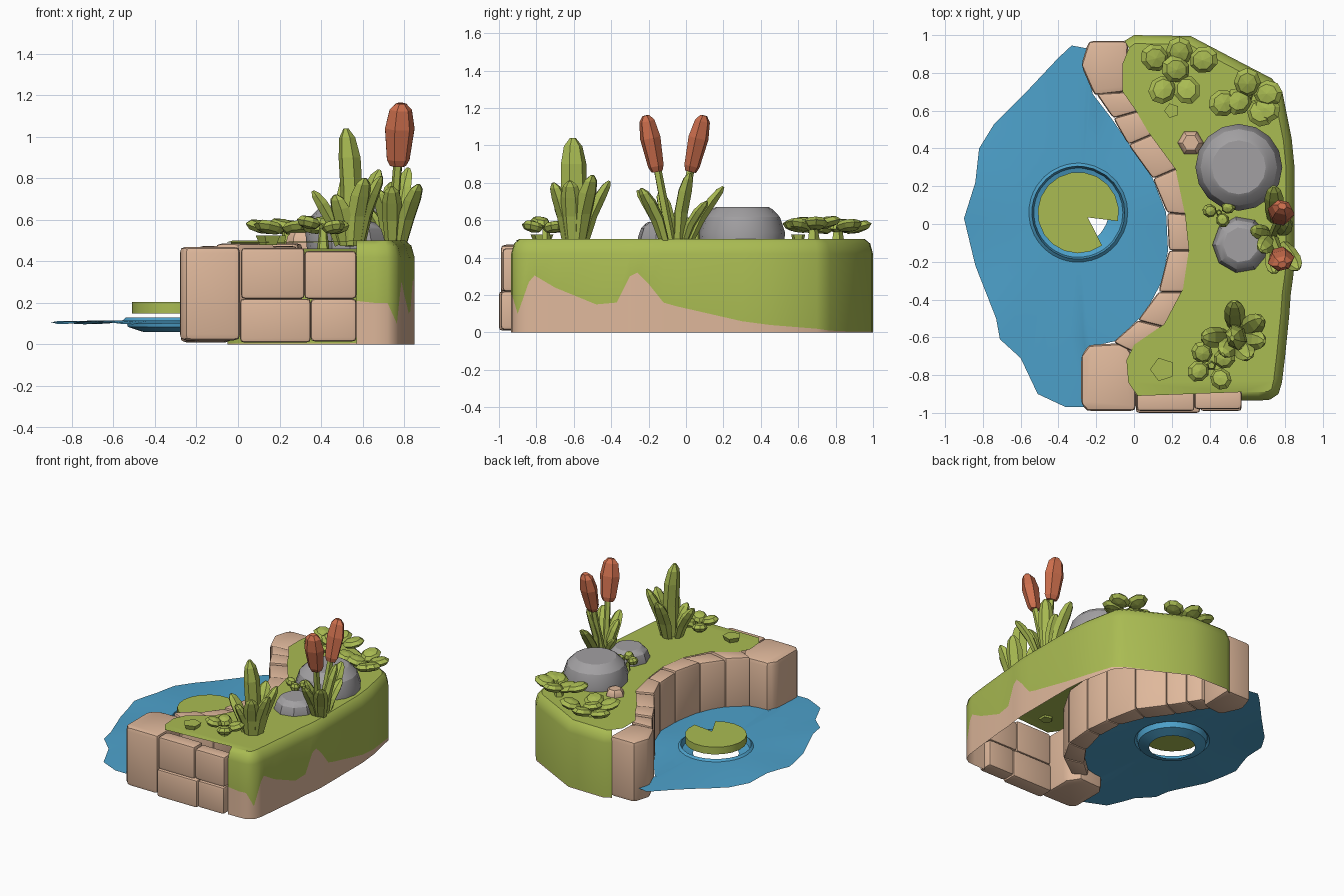
import bpy, bmesh, math, random
from mathutils import Vector, Matrix

if "Cube" in bpy.data.objects:
    bpy.data.objects.remove(bpy.data.objects["Cube"])
random.seed(4)

def material(name, col):
    m = bpy.data.materials.new(name)
    m.diffuse_color = (*col, 1)
    m.use_nodes = True
    m.node_tree.nodes["Principled BSDF"].inputs["Base Color"].default_value = m.diffuse_color
    return m

GRASS = material("grass green", (0.40, 0.50, 0.085))
TAN = material("tan stone", (0.74, 0.48, 0.33))
WATER = material("water blue", (0.075, 0.36, 0.60))
GREY = material("rock grey", (0.36, 0.35, 0.36))
RUST = material("cattail rust", (0.62, 0.16, 0.075))

def finish(name, bm, mats, smooth=None, recalc=True):
    if recalc:
        bmesh.ops.recalc_face_normals(bm, faces=bm.faces)
    me = bpy.data.meshes.new(name)
    bm.to_mesh(me)
    bm.free()
    for m in mats:
        me.materials.append(m)
    ob = bpy.data.objects.new(name, me)
    bpy.context.collection.objects.link(ob)
    if smooth:
        bpy.ops.object.select_all(action='DESELECT')
        ob.select_set(True)
        bpy.context.view_layer.objects.active = ob
        bpy.ops.object.shade_smooth_by_angle(angle=math.radians(smooth))
    return ob

def prism(name, pts, z0, z1, mat, bevel=0.02):
    bm = bmesh.new()
    f = bm.faces.new([bm.verts.new((x, y, z0)) for x, y in pts])
    up = bmesh.ops.extrude_face_region(bm, geom=[f])
    bmesh.ops.translate(bm, vec=(0, 0, z1 - z0),
                        verts=[v for v in up["geom"] if isinstance(v, bmesh.types.BMVert)])
    if bevel:
        bmesh.ops.bevel(bm, geom=bm.edges[:], offset=bevel, segments=2, profile=0.6, affect='EDGES')
    return finish(name, bm, [mat], 35)

def tube(name, p0, p1, profile, mat, n=6, flat=1.0, bend=0.0, smooth=None):
    """Loft of (t, radius) rings from p0 to p1, flattened across the lean direction."""
    p0, p1 = Vector(p0), Vector(p1)
    axis = (p1 - p0).normalized()
    lean = Vector((p1.x - p0.x, p1.y - p0.y, 0))
    lean = lean.normalized() if lean.length > 1e-4 else Vector((0, 1, 0))
    side = axis.cross(lean)
    side = side.normalized() if side.length > 1e-3 else Vector((1, 0, 0))
    thick = side.cross(axis).normalized()
    bm = bmesh.new()
    rings = []
    for t, r in profile:
        c = p0.lerp(p1, t) - lean * bend * math.sin(math.pi * t)
        rings.append([bm.verts.new(c + side * r * math.cos(a) + thick * r * flat * math.sin(a))
                      for a in (2 * math.pi * k / n for k in range(n))])
    for a, b in zip(rings, rings[1:]):
        for k in range(n):
            bm.faces.new((a[k], a[(k + 1) % n], b[(k + 1) % n], b[k]))
    bm.faces.new(rings[0])
    bm.faces.new(rings[-1])
    return finish(name, bm, [mat], smooth)

# Grassy bank: outer skirt (x, y, height of the tan dirt) plus lawn, open below
SKIRT = [(.57, -.935, .21), (.66, -.935, .2), (.72, -.93, .2), (.765, -.9, .1), (.783, -.84, .27),
         (.787, -.81, .305), (.80, -.7, .24), (.822, -.48, .15), (.83, -.37, .16), (.84, -.3, .3),
         (.845, -.26, .32), (.85, -.2, .26), (.85, -.12, .16), (.85, -.05, .14), (.85, .3, .06),
         (.835, .45, .04), (.785, .7, .02), (.73, .77, .01), (.5, .89, .005), (.3, .995, .005),
         (0, 1, .005), (-.05, .97, .005)]
INNER = [(-.06, .85), (-.06, .7), (.01, .6), (.08, .48), (.22, .29), (.27, .05), (.29, -.14),
         (.26, -.34), (.16, -.53), (0, -.64), (-.04, -.72), (-.03, -.84), (.02, -.91)]
bm = bmesh.new()
cols = []
for i, (x, y, h) in enumerate(SKIRT):
    a, b = SKIRT[max(i - 1, 0)], SKIRT[min(i + 1, len(SKIRT) - 1)]
    nrm = Vector((a[1] - b[1], b[0] - a[0], 0)).normalized()
    cols.append([bm.verts.new(Vector((x, y, z)) + nrm * d)
                 for z, d in ((0, 0), (h, 0), (.42, 0), (.475, .015), (.5, .045))])
for a, b in zip(cols, cols[1:]):
    for k in range(4):
        f = bm.faces.new((a[k], b[k], b[k + 1], a[k + 1]))
        f.material_index = 1 if k == 0 else 0
        f.smooth = True
bm.faces.new([c[4] for c in cols] + [bm.verts.new((x, y, .49)) for x, y in INNER])
finish("grass_bank", bm, [GRASS, TAN], 40)

# Curved retaining wall stones: pairs of pond side and bank side points
WALL = [((-.2, .69), (-.03, .70)), ((-.11, .56), (.03, .6)), ((-.03, .42), (.11, .48)),
        ((.1, .24), (.24, .3)), ((.175, .06), (.29, .05)), ((.185, -.14), (.31, -.14)),
        ((.13, -.36), (.29, -.36)), ((.02, -.51), (.18, -.55)), ((-.11, -.625), (.0, -.68))]
for i, (a, b) in enumerate(zip(WALL, WALL[1:])):
    prism(f"wall_stone_{i}", [a[0], a[1], b[1], b[0]], .06, .475 + .01 * (i % 2), TAN)

# End and front stones
prism("back_end_stone", [(-.28, .84), (-.21, .68), (-.04, .7), (-.03, .97), (-.24, .97)], .01, .47, TAN, .03)
prism("front_end_stone", [(-.28, -.7), (-.24, -.64), (-.05, -.63), (.01, -.72), (.01, -.99), (-.25, -.99),
                          (-.28, -.95)], .02, .47, TAN, .03)
for i, (x0, x1, z0, z1, y) in enumerate([(.015, .32, .22, .465, -.99), (.32, .57, .22, .45, -.98),
                                         (.01, .35, .01, .22, -1.0), (.35, .57, .015, .22, -.99)]):
    prism(f"front_stone_{i}", [(x0, y), (x1, y), (x1, -.88), (x0, -.88)], z0, z1, TAN)

# Pond: shore outline joined to ripple rings around the pad
SHORE = [(-.25, .93), (-.33, .945), (-.4, .88), (-.56, .71), (-.74, .53), (-.82, .4), (-.84, .22),
         (-.9, .03), (-.84, -.22), (-.73, -.5), (-.71, -.61), (-.6, -.71), (-.51, -.9), (-.36, -.97),
         (-.25, -.97), (-.23, -.65), (-.1, -.62), (.06, -.47), (.15, -.3), (.18, -.14), (.17, .06),
         (.1, .24), (-.03, .43), (-.12, .56), (-.22, .69)]
CX, CY = -.295, .06
pts = []
for a, b in zip(SHORE, SHORE[1:] + SHORE[:1]):
    steps = max(1, round(math.dist(a, b) / .11))
    pts += [Vector(a).lerp(Vector(b), k / steps) for k in range(steps)]
bm = bmesh.new()
rows = []
for p in pts:
    d = Vector((p.x - CX, p.y - CY))
    u = d.normalized()
    row = [bm.verts.new((CX + u.x * r, CY + u.y * r, z))
           for r, z in ((.16, .06), (.236, .085), (.246, .13), (.262, .115))]
    m = Vector((CX, CY)) + d * .65
    row.append(bm.verts.new((m.x, m.y, .115)))
    row.append(bm.verts.new((p.x, p.y, .105 + .008 * math.sin(p.y * 9))))
    rows.append(row)
for a, b in zip(rows, rows[1:] + rows[:1]):
    for k in range(5):
        f = bm.faces.new((a[k], a[k + 1], b[k + 1], b[k]))
        f.normal_update()
        if f.normal.z < 0:
            f.normal_flip()
finish("pond_water", bm, [WATER], 30, recalc=False)

# Lily pad with a notch
pad = [(-.245, .035)] + [(CX + .215 * math.cos(a), CY + .215 * math.sin(a))
                         for a in (math.radians(-12 + 318 * k / 17) for k in range(18))]
prism("lily_pad", pad, .15, .205, GRASS, 0)

# Rocks
DOME = [(0, .97), (.35, 1), (.75, .88), (.95, .7), (1, .62)]
for name, x, y, r, top, n, mat in [("large_rock", .555, .3, .23, .67, 16, GREY),
                                   ("small_rock", .565, -.11, .15, .59, 9, GREY),
                                   ("pebble", .3, .43, .07, .54, 6, TAN)]:
    tube(name, (x, y, .46), (x, y, top), [(t, s * r) for t, s in DOME], mat, n, smooth=25)

# Cattails: stems and heads
for i, (foot, neck, tip) in enumerate([((.74, -.05, .49), (.77, .025, .88), (.785, .095, 1.16)),
                                       ((.74, -.08, .49), (.77, -.155, .88), (.785, -.215, 1.16))]):
    tube(f"cattail_stem_{i}", foot, neck, [(0, .026), (1, .022)], GRASS, 5)
    tube(f"cattail_head_{i}", Vector(neck) - Vector((0, 0, .02)), tip,
         [(0, .04), (.1, .056), (.6, .073), (.9, .055), (1, .025)], RUST, 6, .75)

# Grass blades: foot, tip, half width
BLADE = [(0, .8), (.45, 1.1), (.75, 1.1), (.92, .8), (1, .25)]
reed, tuft = (.745, -.06), (.54, -.6)
blades = [(reed, (.74, .2, .78), .045), (reed, (.8, .11, .7), .04),
          (reed, (.82, .02, .85), .045), (reed, (.87, -.24, .77), .045), (reed, (.74, -.26, .76), .043),
          (reed, (.67, -.14, .75), .045), (reed, (.62, -.03, .66), .035),
          (tuft, (.52, -.605, 1.04), .064), (tuft, (.53, -.41, .81), .05), (tuft, (.68, -.5, .84), .052),
          (tuft, (.69, -.62, .81), .05), (tuft, (.61, -.71, .8), .05), (tuft, (.47, -.69, .72), .05),
          (tuft, (.36, -.6, .74), .05)]
for i, (c, tip, w) in enumerate(blades):
    foot = Vector((*c, .48)) + Vector((tip[0] - c[0], tip[1] - c[1], 0)) * .3
    flat = .75 if tip[2] > 1 else .6
    tube(f"grass_blade_{i}", foot, tip, [(t, s * w) for t, s in BLADE], GRASS, 6, flat, .02)

# Clover clumps: tilted flattened leaves around each centre with a short stalk
CLUMPS = [((.24, .81), .08, [(.11, .88), (.24, .915), (.37, .87), (.15, .71), (.28, .71), (.22, .82)]),
          ((.6, .68), .08, [(.6, .75), (.71, .69), (.47, .64), (.55, .65), (.7, .61), (.67, .59)]),
          ((.41, -.75), .062, [(.36, -.68), (.48, -.71), (.46, -.82), (.34, -.78)]),
          ((.45, .06), .04, [(.4, .07), (.5, .09), (.47, .02)])]
for i, (c, r, leaves) in enumerate(CLUMPS):
    bm = bmesh.new()
    bmesh.ops.create_cone(bm, segments=5, radius1=r * .5, radius2=r * .3, depth=.1, cap_ends=True,
                          matrix=Matrix.Translation((*c, .51)))
    for x, y in leaves:
        m = (Matrix.Translation((x, y, .575 + random.uniform(-.015, .015)))
             @ Matrix.Rotation(math.atan2(y - c[1], x - c[0]), 4, 'Z')
             @ Matrix.Rotation(-.25, 4, 'Y') @ Matrix.Diagonal((r, r * .9, .032, 1)))
        bmesh.ops.create_uvsphere(bm, u_segments=8, v_segments=4, radius=1, matrix=m)
    finish(f"clover_clump_{i}", bm, [GRASS])

# Small flat sprouts on the lawn
for i, (x, y, r) in enumerate([(.15, -.77, .065), (.2, .6, .04)]):
    tube(f"sprout_{i}", (x, y, .48), (x, y, .525), [(0, r * .7), (1, r)], GRASS, 5)
